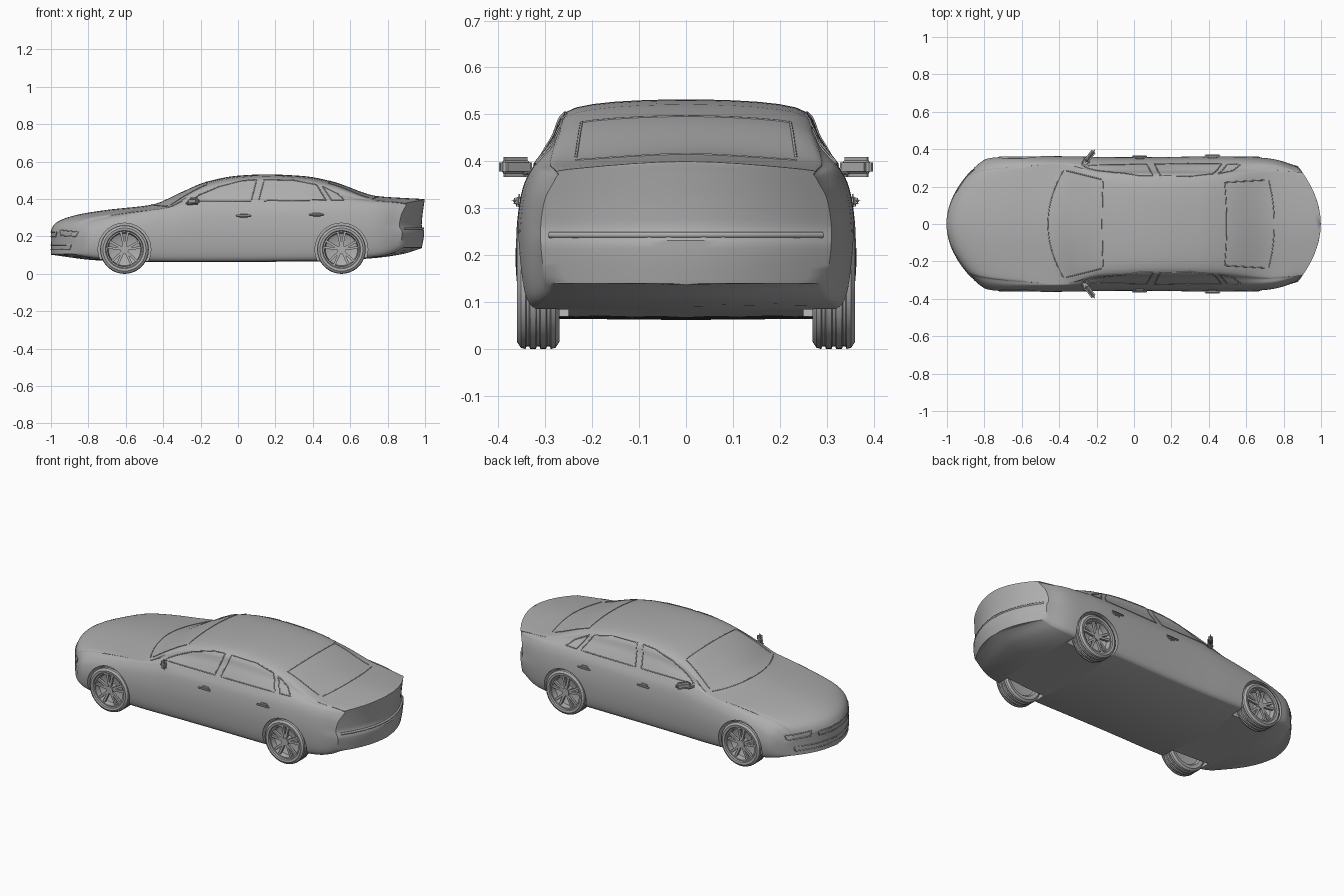
import bpy, bmesh, math
from mathutils import Vector, Matrix
from mathutils.bvhtree import BVHTree

cube = bpy.data.objects.get("Cube")
if cube:
    bpy.data.objects.remove(cube)

grey = bpy.data.materials.new("plain_grey")
grey.use_nodes = True
GREY = (0.42, 0.42, 0.42, 1)
grey.diffuse_color = GREY
grey.node_tree.nodes["Principled BSDF"].inputs["Base Color"].default_value = GREY


def finish(name, bm, angle=35):
    """Turn a bmesh into a shaded object."""
    bmesh.ops.remove_doubles(bm, verts=bm.verts, dist=1e-4)
    bmesh.ops.recalc_face_normals(bm, faces=bm.faces)
    me = bpy.data.meshes.new(name)
    bm.to_mesh(me)
    bm.free()
    me.materials.append(grey)
    ob = bpy.data.objects.new(name, me)
    bpy.context.collection.objects.link(ob)
    select(ob)
    bpy.ops.object.shade_smooth_by_angle(angle=math.radians(angle))
    return ob


def select(ob):
    bpy.ops.object.select_all(action='DESELECT')
    ob.select_set(True)
    bpy.context.view_layer.objects.active = ob


def ease(keys, x):
    """Smooth curve through (x, value) keys without overshoot."""
    s = [(b[1] - a[1]) / (b[0] - a[0]) for a, b in zip(keys, keys[1:])]
    m = [s[0]] + [2 * a * b / (a + b) if a * b > 0 else 0 for a, b in zip(s, s[1:])] + [s[-1]]
    for i, (a, b) in enumerate(zip(keys, keys[1:])):
        if x <= b[0] or i == len(s) - 1:
            h = b[0] - a[0]
            t = (x - a[0]) / h
            return (a[1] * (1 + 2 * t) * (1 - t) ** 2 + h * m[i] * t * (1 - t) ** 2
                    + b[1] * t * t * (3 - 2 * t) + h * m[i + 1] * t * t * (t - 1))


# Long curves of the body: x against height, half width or plan bow
TOP = [(-1, .235), (-.985, .262), (-.95, .287), (-.85, .318), (-.7, .342), (-.46, .37),
       (-.3, .438), (-.17, .492), (0, .525), (.15, .532), (.35, .523), (.5, .495),
       (.75, .415), (.9, .405), (1, .4)]
BOTTOM = [(-1, .105), (-.75, .075), (-.4, .065), (.45, .07), (.7, .085), (.9, .11), (1, .14)]
WIDTH = [(-1, .305), (-.95, .33), (-.88, .35), (-.7, .364), (0, .357), (.5, .362), (.7, .355), (1, .31)]
BELT = [(-1, .195), (-.9, .25), (-.7, .3), (-.45, .345), (-.2, .372), (.5, .383), (.75, .378), (1, .355)]
EDGE = [(-1, .23), (-.7, .27), (-.46, .29), (-.17, .24), (.45, .232), (.75, .255), (1, .25)]
BOW = [(-1, .15), (-.8, .08), (-.46, .085), (-.17, .01), (.3, 0), (.75, -.03), (1, -.12)]
LEAN = [(.1, -.03), (.15, -.015), (.23, -.004), (.255, -.018), (.3, -.015), (.41, 0)]


def section(x):
    """Half section from bottom centre to top centre."""
    zb, zt, w = ease(BOTTOM, x), ease(TOP, x), ease(WIDTH, x)
    belt, edge = ease(BELT, x), ease(EDGE, x)
    h = belt - zb
    shoulder, rail = Vector((.91 * w, belt)), Vector((edge, zt - .017))
    ctrl = [Vector(p) for p in ((.7 * w, zb - .002), (.9 * w, zb), (.975 * w, zb + .14 * h),
                                (w, zb + .5 * h), (.972 * w, zb + .82 * h))]
    ctrl += [shoulder, shoulder.lerp(rail, .5) + Vector((.006, .002)), rail,
             Vector((0, zt)), Vector((-edge, zt - .017))]
    pts = [Vector((0, zb - .003))]
    for a, b, c, d in zip(ctrl, ctrl[1:], ctrl[2:], ctrl[3:]):
        for k in range(5):
            t = k / 5
            pts.append(.5 * (2 * b + (c - a) * t + (2 * a - 5 * b + 4 * c - d) * t * t
                             + (3 * b - a - 3 * c + d) * t ** 3))
    return pts + [Vector((0, zt))]


def place(x, y, z):
    """Bow a section point in plan and lean the tail."""
    tail = max(0, (x - .8) / .2)
    return (x + ease(BOW, x) * (y / ease(WIDTH, x)) ** 2 + tail * ease(LEAN, z), y, z)


def strip(bm, rows, closed=False):
    """Skin rows of points with quads."""
    rows = [[bm.verts.new(p) for p in r] for r in rows]
    for a, b in zip(rows, rows[1:]):
        for i in range(len(a) - (not closed)):
            j = (i + 1) % len(a)
            bm.faces.new((a[i], a[j], b[j], b[i]))


# Body shell with closed nose and tail
bm = bmesh.new()
stations = [-1, -.993, -.985, -.97] + [-.95 + .03 * i for i in range(65)] + [1]
rings = []
for x in stations:
    half = section(x)
    ring = half + [Vector((-p.x, p.y)) for p in half[-2:0:-1]]
    rings.append([place(x, p.x, p.y) for p in ring])
strip(bm, rings, closed=True)
for x in (-1, 1):
    strip(bm, [[place(x, p.x * k / 8, p.y) for k in range(-8, 9)] for p in section(x)])
bmesh.ops.remove_doubles(bm, verts=bm.verts, dist=1e-4)
bmesh.ops.dissolve_degenerate(bm, edges=bm.edges, dist=1e-5)
body = finish("body", bm)

# Wheel arches cut from the shell
AXLES = {"nose": -.607, "tail": .553}
SIDES = {"near": -1, "far": 1}


def cylinder(bm, r, depth, at, n=48):
    m = Matrix.Translation(at) @ Matrix.Rotation(math.pi / 2, 4, 'X')
    bmesh.ops.create_cone(bm, cap_ends=True, segments=n, radius1=r, radius2=r, depth=depth, matrix=m)


bm = bmesh.new()
for x in AXLES.values():
    for s in SIDES.values():
        cylinder(bm, .141, .24, (x, s * .37, .13))
cutter = finish("arch_cutter", bm)
cutter.hide_render = True
mod = body.modifiers.new("arches", 'BOOLEAN')
mod.operation, mod.solver, mod.object = 'DIFFERENCE', 'EXACT', cutter
select(body)
bpy.ops.object.modifier_apply(modifier=mod.name)
bpy.data.objects.remove(cutter)
bpy.ops.object.shade_smooth_by_angle(angle=math.radians(35))

# Thin seams laid on the shell
tree = BVHTree.FromObject(body, bpy.context.evaluated_depsgraph_get())


def seam(name, pts, to_point, direction, closed=True, r=.003):
    """Project a 2D outline onto the shell and sweep a thin bead along it."""
    pts = pts + pts[:1] if closed else pts
    path = []
    for a, b in zip(pts, pts[1:]):
        path += [Vector(a).lerp(Vector(b), k / 10) for k in range(10)]
    if not closed:
        path.append(Vector(pts[-1]))
    hits = [tree.ray_cast(Vector(to_point(*p)), Vector(direction))[0] for p in path]
    hits = [h for h in hits if h]
    cu = bpy.data.curves.new(name, 'CURVE')
    cu.dimensions, cu.bevel_depth, cu.bevel_resolution = '3D', r, 1
    sp = cu.splines.new('POLY')
    sp.points.add(len(hits) - 1)
    for p, h in zip(sp.points, hits):
        p.co = (*h, 1)
    sp.use_cyclic_u = closed
    cu.materials.append(grey)
    ob = bpy.data.objects.new(name, cu)
    bpy.context.collection.objects.link(ob)
    select(ob)
    bpy.ops.object.convert(target='MESH')


WINDOWS = {
    "front_window": [(-.27, .388), (.07, .39), (.1, .503), (.02, .498), (-.1, .468), (-.2, .425)],
    "rear_window": [(.11, .39), (.47, .394), (.42, .477), (.3, .5), (.14, .504)],
    "quarter_window": [(.5, .395), (.57, .395), (.53, .43), (.45, .47)],
}
for side, s in SIDES.items():
    for name, pts in WINDOWS.items():
        seam(f"{name}_frame_{side}", pts, lambda x, z: (x, s * 2, z), (0, -s, 0))
    seam(f"headlight_{side}", [(s * .17, .235), (s * .29, .225), (s * .285, .2), (s * .18, .205)],
         lambda y, z: (-2, y, z), (1, 0, 0))
    seam(f"pillar_seam_{side}", [(-.36, s * .285), (-.17, s * .237)], lambda x, y: (x, y, 2), (0, 0, -1), False)
    seam(f"rear_pillar_seam_{side}", [(.48, s * .222), (.7, s * .235)], lambda x, y: (x, y, 2), (0, 0, -1), False)
seam("grille", [(-.13, .2), (.13, .2), (.14, .225), (-.14, .225)], lambda y, z: (-2, y, z), (1, 0, 0))
seam("lower_intake", [(-.25, .13), (.25, .13), (.26, .155), (-.26, .155)], lambda y, z: (-2, y, z), (1, 0, 0))
seam("bumper_ledge", [(-.29, .243), (.29, .243)], lambda y, z: (2, y, z), (-1, 0, 0), False, .007)
arc = [i / 10 for i in range(-10, 11)]
for name, x, half, bow in (("windscreen_base", -.46, .29, .085), ("windscreen_top", -.17, .23, .005),
                           ("rear_glass_top", .495, .22, -.01), ("rear_glass_base", .75, .235, -.03)):
    seam(name, [(x + bow * t * t, half * t) for t in arc], lambda x, y: (x, y, 2), (0, 0, -1), False, .0025)

# Wheels: grooved tyre and rim turned round the axle, five twin spokes
TYRE = [(0, -.025), (.085, -.03), (.094, -.042), (.115, -.045), (.127, -.037)]
for y in (-.022, 0, .022):
    TYRE += [(.13, y - .005), (.124, y - .003), (.124, y + .003), (.13, y + .005)]
TYRE += [(.127, .037), (.115, .045), (.102, .043), (.098, .036), (.091, .036), (.086, .005), (.05, -.01), (0, -.01)]
for axle, x in AXLES.items():
    for side, s in SIDES.items():
        bm = bmesh.new()
        turns = [2 * math.pi * k / 48 for k in range(48)]
        strip(bm, [[(r * math.cos(a), y, r * math.sin(a)) for a in turns] for r, y in TYRE], closed=True)
        cylinder(bm, .022, .045, (0, .012, 0), 24)
        for k in range(5):
            for lean in (-.2, .2):
                m = (Matrix.Rotation(2 * math.pi * k / 5, 4, 'Y') @ Matrix.Translation((lean * .05, .024, .054))
                     @ Matrix.Rotation(lean, 4, 'Y') @ Matrix.Diagonal((.013, .014, .078, 1)))
                bmesh.ops.create_cube(bm, size=1, matrix=m)
        bm.transform(Matrix.Translation((x, s * .315, .13)) @ Matrix.Diagonal((1, s, 1, 1)))
        finish(f"{axle}_wheel_{side}", bm)


def pill(bm, size, at, turn=0):
    """Rounded block."""
    cage = bmesh.ops.create_cube(bm, size=1, matrix=Matrix.Diagonal((*size, 1)))["verts"]
    edges = {e for v in cage for e in v.link_edges}
    made = bmesh.ops.bevel(bm, geom=list(edges), offset=min(size) * .42, segments=3, affect='EDGES')
    bmesh.ops.transform(bm, verts=list({v for f in made["faces"] for v in f.verts}),
                        matrix=Matrix.Translation(at) @ Matrix.Rotation(turn, 4, 'Z'))


# Door mirrors and handles
for side, s in SIDES.items():
    bm = bmesh.new()
    pill(bm, (.028, .085, .042), (-.235, s * .363, .388), -s * .65)
    pill(bm, (.035, .07, .014), (-.262, s * .32, .374), -s * .4)
    finish(f"mirror_{side}", bm)
    for name, x, z in (("front", .03, .31), ("rear", .42, .316)):
        bm = bmesh.new()
        y = abs(tree.ray_cast(Vector((x, s * 2, z)), Vector((0, -s, 0)))[0].y)
        pill(bm, (.085, .012, .012), (x, s * (y + .012), z))
        pill(bm, (.05, .016, .028), (x, s * (y + .002), z))
        finish(f"{name}_handle_{side}", bm)
